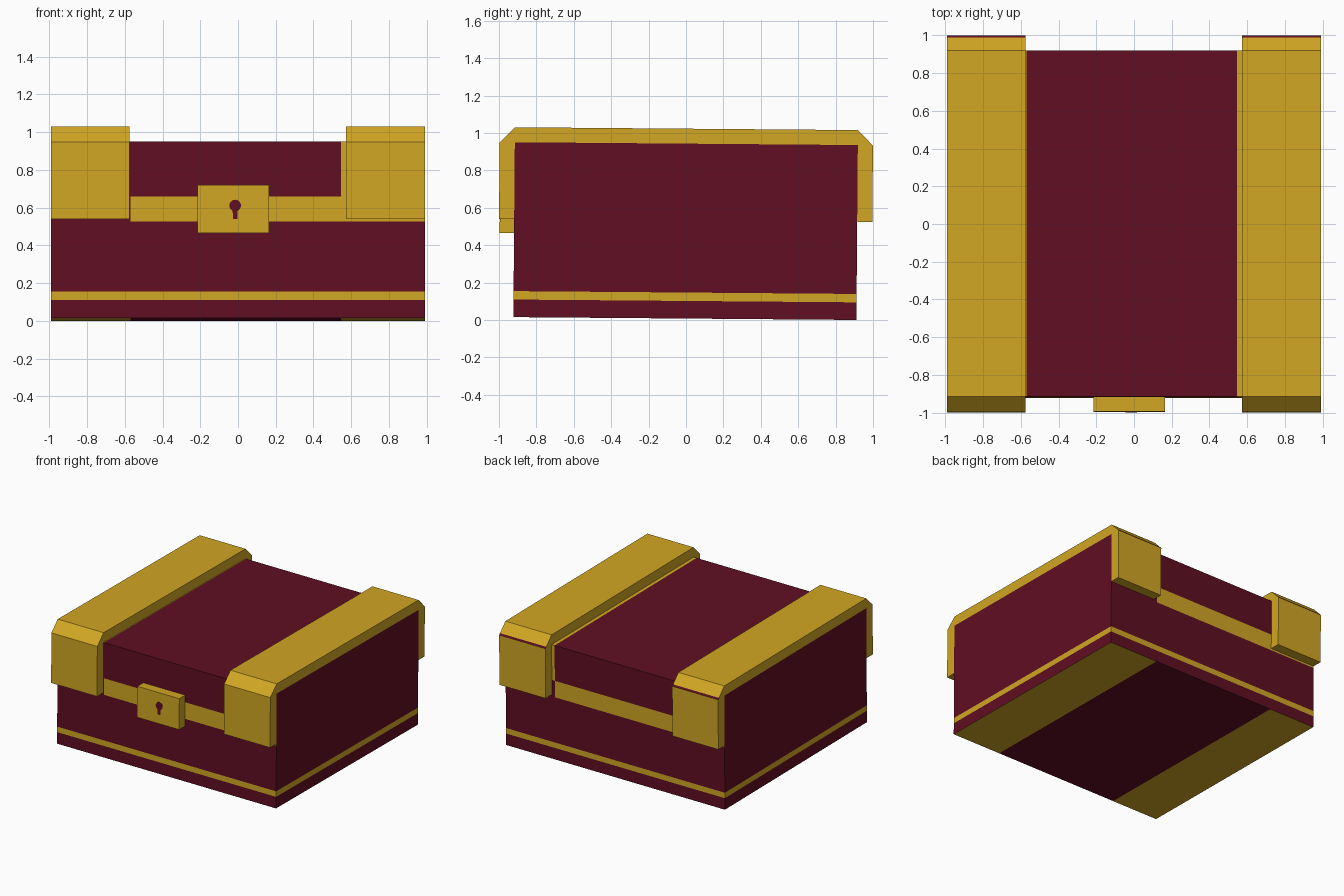
import bpy, bmesh, math
from mathutils import Matrix, Vector

if "Cube" in bpy.data.objects:
    bpy.data.objects.remove(bpy.data.objects["Cube"])


def material(name, color):
    m = bpy.data.materials.new(name)
    m.diffuse_color = (*color, 1)
    m.use_nodes = True
    m.node_tree.nodes["Principled BSDF"].inputs["Base Color"].default_value = m.diffuse_color
    return m


MAROON = material("maroon", (0.117, 0.0044, 0.016))
GOLD = material("gold", (0.64, 0.385, 0.017))
TILT = Matrix.Rotation(-0.0082, 4, 'X')      # the whole chest leans very slightly back
LIFT = Matrix.Translation((0, -0.006, 0.0076))


def finish(name, bm, mats):
    bmesh.ops.recalc_face_normals(bm, faces=bm.faces)
    bm.transform(LIFT @ TILT)
    me = bpy.data.meshes.new(name)
    bm.to_mesh(me)
    bm.free()
    for m in mats:
        me.materials.append(m)
    ob = bpy.data.objects.new(name, me)
    bpy.context.collection.objects.link(ob)
    return ob


def box(x0, x1, y0, y1, z0, z1):
    bm = bmesh.new()
    bmesh.ops.create_cube(bm, size=1)
    for v in bm.verts:
        v.co = ((x0, x1)[v.co.x > 0], (y0, y1)[v.co.y > 0], (z0, z1)[v.co.z > 0])
    return bm


def extrude(points, axis, depth, place):
    """Prism from a 2D outline; place maps (u, v) to a 3D point."""
    bm = bmesh.new()
    face = bm.faces.new([bm.verts.new(place(u, v)) for u, v in points])
    res = bmesh.ops.extrude_face_region(bm, geom=[face])
    new = [g for g in res["geom"] if isinstance(g, bmesh.types.BMVert)]
    bmesh.ops.translate(bm, verts=new, vec=Vector(axis) * depth)
    return bm


# chest body: one box, cut along the edges of the gold trim
bm = box(-0.99, 0.99, -0.917, 0.917, 0, 0.935)
cuts = [((0, 0, z), (0, 0, 1)) for z in (0.094, 0.139, 0.51, 0.645)]
cuts += [((x, 0, 0), (1, 0, 0)) for x in (-0.57, 0.545)]
for co, no in cuts:
    bmesh.ops.bisect_plane(bm, geom=bm.verts[:] + bm.edges[:] + bm.faces[:],
                           plane_co=co, plane_no=no)
bm.normal_update()
for f in bm.faces:
    c, n = f.calc_center_median(), f.normal
    stripe = abs(n.z) < 0.5 and 0.094 < c.z < 0.139
    front_back = abs(n.y) > 0.5
    # the band stops at one strap on the front and at the other on the back
    band = front_back and 0.51 < c.z < 0.645 and (c.x > -0.57 if n.y < 0 else c.x < 0.545)
    edge = front_back and c.z > 0.645 and c.x > 0.545
    top_edge = n.z > 0.5 and abs(c.x) > 0.55
    base_ends = n.z < -0.5 and abs(c.x) > 0.55
    f.material_index = int(stripe or band or edge or top_edge or base_ends)
finish("chest_body", bm, [MAROON, GOLD])

# gold straps wrapped over the lid ends, chamfered at front and back
half = [(0.917, 0.525), (0.998, 0.525), (0.998, 0.933), (0.987, 0.944), (0.917, 1.015)]
inner = (0.917, 0.935)
outline = half + [(-y, z) for y, z in reversed(half)] + [(-inner[0], inner[1]), inner]
for name, x0, x1 in (("left_strap", -0.99, -0.575), ("right_strap", 0.572, 0.99)):
    bm = extrude(outline, (1, 0, 0), x1 - x0, lambda y, z: (x0, y, z))
    for f in bm.faces:
        c = f.calc_center_median()
        # thin maroon edge at the foot of the back chamfer
        f.material_index = int(c.y > 0.988 and 0.934 < c.z < 0.943)
    finish(name, bm, [GOLD, MAROON])

# lock plate on the front
finish("lock_plate", box(-0.215, 0.165, -0.994, -0.91, 0.45, 0.703), [GOLD])

# keyhole: a round head and a slot in one thin plate
cx, cz, r = -0.015, 0.595, 0.031
angles = [math.radians(-65 + i * 310 / 12) for i in range(13)]
hole = [(cx + r * math.cos(a), cz + r * math.sin(a)) for a in angles]
hole += [(cx - 0.012, 0.525), (cx + 0.012, 0.525)]
bm = extrude(hole, (0, 1, 0), 0.004, lambda x, z: (x, -0.997, z))
finish("keyhole", bm, [MAROON])
